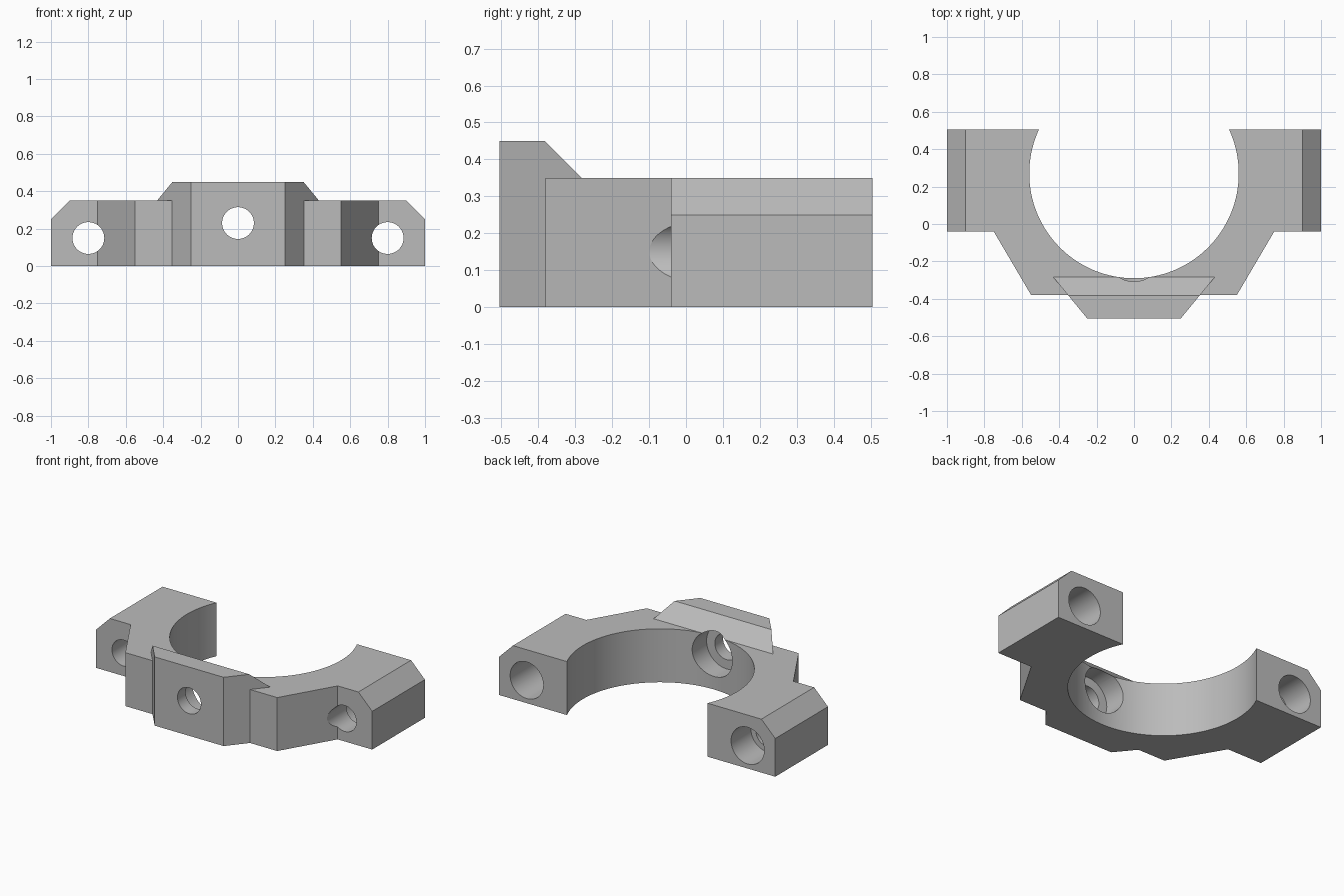
import bpy, bmesh
from math import pi
from mathutils import Matrix, Vector

cube = bpy.data.objects.get("Cube")
if cube:
    bpy.data.objects.remove(cube, do_unlink=True)

grey = bpy.data.materials.new("plain_grey")
grey.use_nodes = True
color = (0.5, 0.5, 0.5, 1)
grey.diffuse_color = color
grey.node_tree.nodes["Principled BSDF"].inputs["Base Color"].default_value = color


def finish(bm, name):
    bmesh.ops.recalc_face_normals(bm, faces=bm.faces[:])
    mesh = bpy.data.meshes.new(name)
    bm.to_mesh(mesh)
    bm.free()
    mesh.materials.append(grey)
    obj = bpy.data.objects.new(name, mesh)
    bpy.context.collection.objects.link(obj)
    return obj


def prism(name, half_outline, height, bevels):
    """Extrude a mirrored outline, then slice off bevels given as (point, normal)."""
    outline = half_outline + [(-x, y) for x, y in reversed(half_outline)]
    bm = bmesh.new()
    face = bm.faces.new([bm.verts.new((x, y, 0)) for x, y in outline])
    top = bmesh.ops.extrude_face_region(bm, geom=[face])["geom"]
    bmesh.ops.translate(bm, vec=(0, 0, height),
                        verts=[v for v in top if isinstance(v, bmesh.types.BMVert)])
    for point, normal in bevels:
        cut = bmesh.ops.bisect_plane(bm, geom=bm.verts[:] + bm.edges[:] + bm.faces[:],
                                     plane_co=point, plane_no=normal, clear_outer=True)
        edges = [e for e in cut["geom_cut"] if isinstance(e, bmesh.types.BMEdge)]
        bmesh.ops.holes_fill(bm, edges=edges)
    return finish(bm, name)


def cylinder(name, radius, start, end, sides=64):
    start, end = Vector(start), Vector(end)
    axis = end - start
    turn = axis.to_track_quat("Z", "Y").to_matrix().to_4x4()
    bm = bmesh.new()
    bmesh.ops.create_cone(bm, cap_ends=True, segments=sides, radius1=radius, radius2=radius,
                          depth=axis.length, matrix=Matrix.Translation((start + end) / 2) @ turn)
    return finish(bm, name)


def combine(target, other, operation):
    mod = target.modifiers.new(other.name, "BOOLEAN")
    mod.operation = operation
    mod.solver = "EXACT"
    mod.object = other
    bpy.context.view_layer.objects.active = target
    bpy.ops.object.modifier_apply(modifier=mod.name)
    bpy.data.objects.remove(other, do_unlink=True)


# Saddle with two bevelled lugs
clamp = prism("clamp_body", [(1, 0.505), (1, -0.04), (0.75, -0.04), (0.55, -0.38)], 0.35,
              [((s * 0.9, 0, 0.35), (s, 0, 1)) for s in (-1, 1)])

# Raised front boss with sloping back
boss = prism("front_boss", [(0.25, -0.505), (0.46, -0.25)], 0.45,
             [((0, -0.383, 0.45), (0, 1, 1))])
combine(clamp, boss, "UNION")

# Round opening
combine(clamp, cylinder("ring_cutter", 0.56, (0, 0.27, -0.5), (0, 0.27, 1), 128), "DIFFERENCE")

# Stepped bolt holes: x, z, wide radius, y of the step, back end
for x, z, wide, step, back in ((0, 0.23, 0.145, -0.42, 0.2),
                               (-0.8, 0.15, 0.12, 0.3, 0.7),
                               (0.8, 0.15, 0.12, 0.1, 0.7)):
    combine(clamp, cylinder("bolt_cutter", 0.085, (x, -0.8, z), (x, back, z)), "DIFFERENCE")
    combine(clamp, cylinder("counterbore_cutter", wide, (x, step, z), (x, back, z)), "DIFFERENCE")

# Smooth round walls, crisp edges
bpy.ops.object.select_all(action="DESELECT")
clamp.select_set(True)
bpy.context.view_layer.objects.active = clamp
bpy.ops.object.shade_smooth_by_angle(angle=pi / 6)
